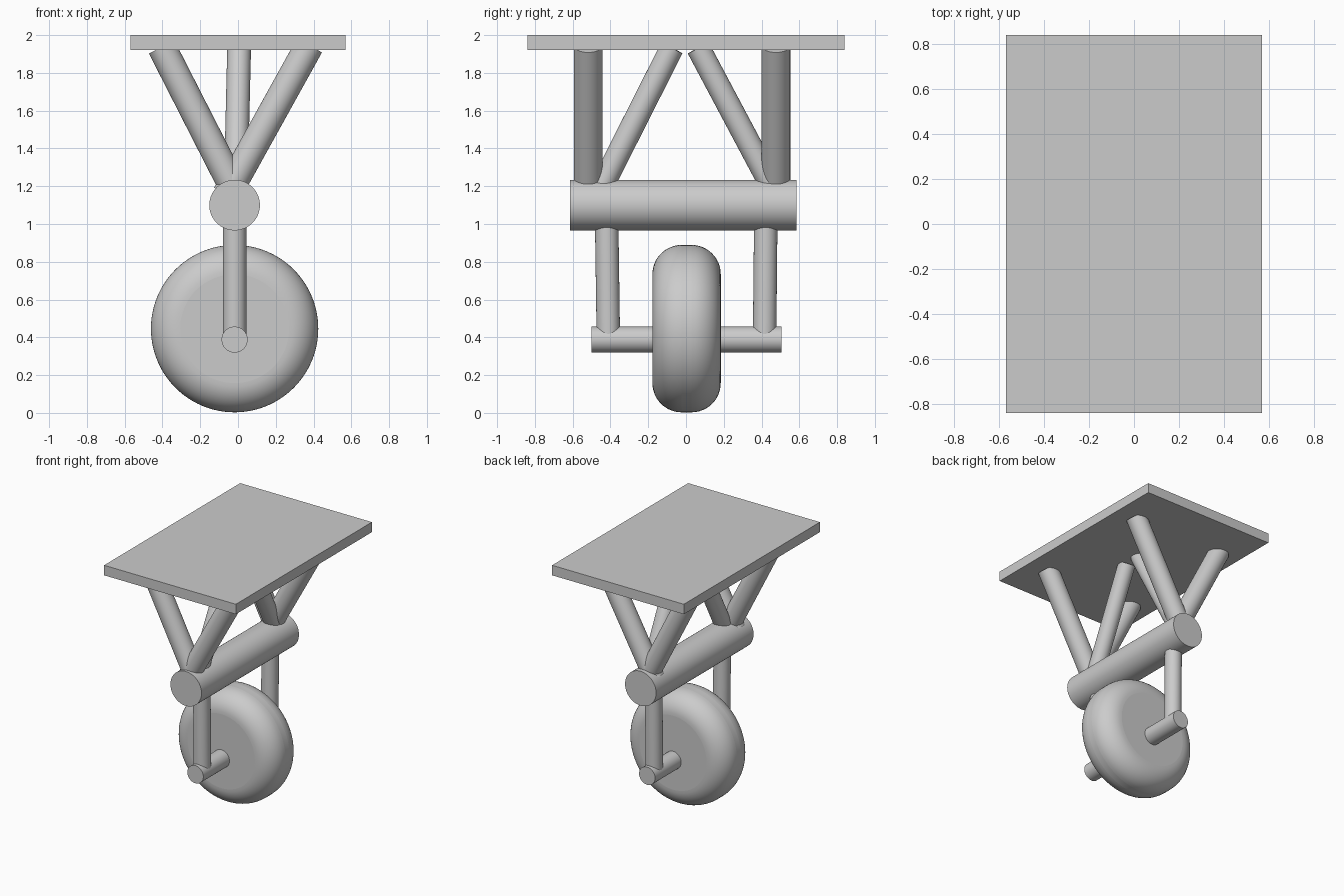
import bpy, math
from mathutils import Vector

cube = bpy.data.objects.get("Cube")
if cube:
    bpy.data.objects.remove(cube, do_unlink=True)

grey = bpy.data.materials.new("plain_grey")
grey.use_nodes = True
colour = (0.6, 0.6, 0.6, 1)
grey.diffuse_color = colour
grey.node_tree.nodes["Principled BSDF"].inputs["Base Color"].default_value = colour

CX = -0.018  # running gear sits slightly off centre


def finish(name):
    ob = bpy.context.object
    ob.name = name
    ob.data.materials.append(grey)
    return ob


def tube(name, start, end, radius, sides=48):
    a, b = Vector(start), Vector(end)
    axis = b - a
    bpy.ops.mesh.primitive_cylinder_add(
        vertices=sides, radius=radius, depth=axis.length, location=(a + b) / 2,
        rotation=axis.to_track_quat('Z', 'Y').to_euler())
    ob = finish(name)
    bpy.ops.object.shade_smooth_by_angle(angle=math.radians(40))
    return ob


# Flat top plate
bpy.ops.mesh.primitive_cube_add(size=1, location=(0, 0, 1.961))
plate = finish("top_plate")
plate.scale = (1.136, 1.676, 0.078)

# Main beam and wheel axle
tube("main_beam", (CX, -0.615, 1.1), (CX, 0.585, 1.1), 0.134, 64)
tube("axle", (CX, -0.5, 0.388), (CX, 0.505, 0.388), 0.069)

# Struts and fork legs at each end
for end, leg_top, leg_low, v_y, brace_top, brace_low in (
        ("front", -0.421, -0.411, -0.518, -0.075, -0.455),
        ("back", 0.423, 0.416, 0.476, 0.065, 0.465)):
    tube(end + "_fork_leg", (CX, leg_low, 0.388), (CX, leg_top, 1.08), 0.062)
    tube(end + "_right_strut", (-0.404, v_y, 1.937), (-0.005, v_y, 1.155), 0.076)
    tube(end + "_left_strut", (0.378, v_y, 1.945), (-0.06, v_y, 1.155), 0.076)
    tube(end + "_inner_brace", (0.006, brace_top, 1.932), (-0.012, brace_low, 1.18), 0.063)

# Wheel with rounded shoulders
wheel = tube("wheel", (CX, -0.178, 0.446), (CX, 0.184, 0.446), 0.443, 96)
bevel = wheel.modifiers.new("rounded_shoulders", 'BEVEL')
bevel.width = 0.155
bevel.segments = 12
bevel.limit_method = 'ANGLE'
bevel.angle_limit = math.radians(40)
wheel.data.polygons.foreach_set("use_smooth", [True] * len(wheel.data.polygons))
